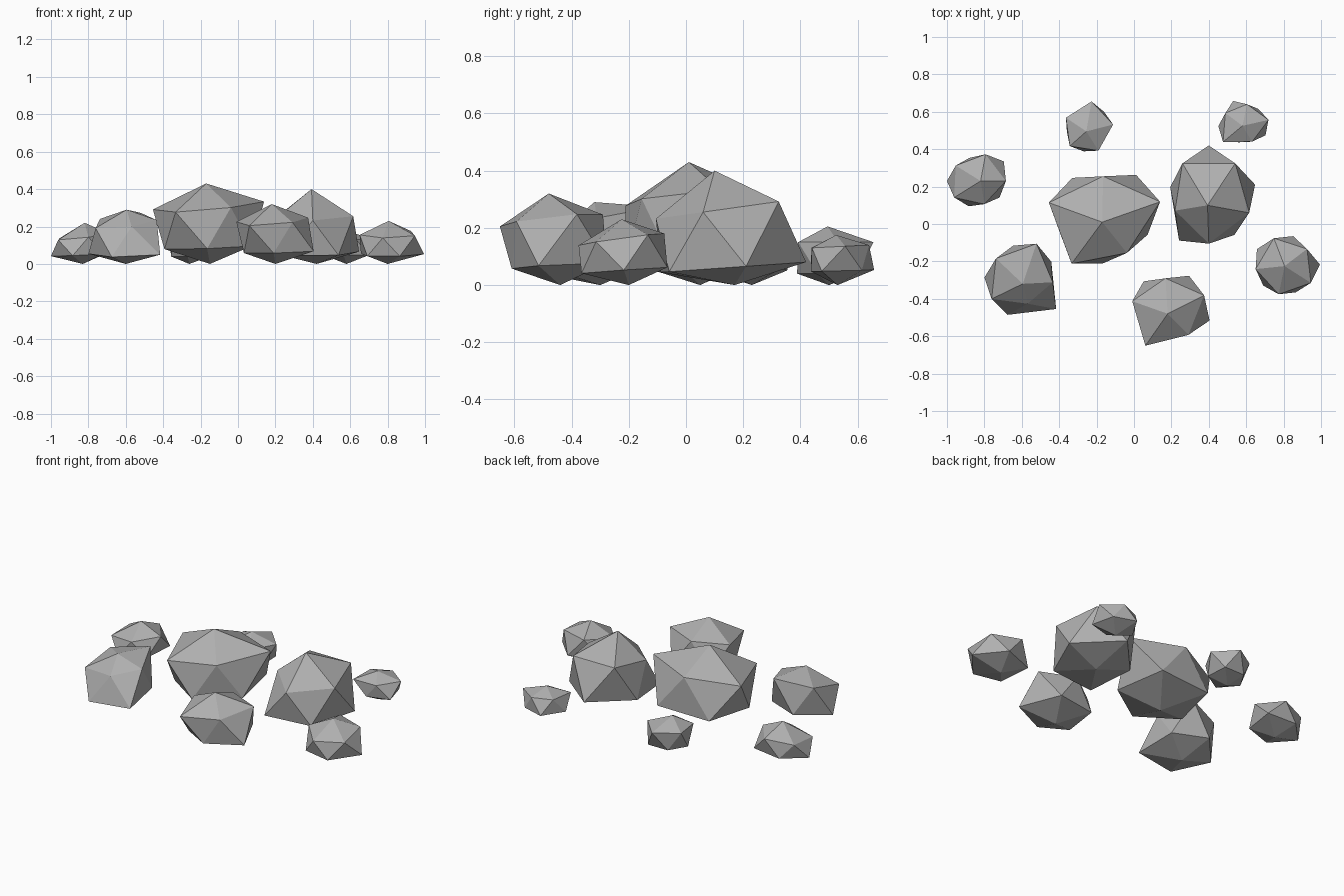
import bpy
import bmesh
from math import cos, sin, radians
from mathutils import Vector

cube = bpy.data.objects.get("Cube")
if cube:
    bpy.data.objects.remove(cube, do_unlink=True)

# One plain stone colour
stone = bpy.data.materials.new("stone_grey")
stone.use_nodes = True
stone.diffuse_color = (0.43, 0.43, 0.43, 1)
shader = next(n for n in stone.node_tree.nodes if n.type == "BSDF_PRINCIPLED")
shader.inputs["Base Color"].default_value = stone.diffuse_color
shader.inputs["Roughness"].default_value = 0.9


def ring(bm, centre, radii, yaw, height, tilt):
    """Five corners around the centre, leaning by the tilt."""
    corners = []
    for i, radius in enumerate(radii):
        angle = radians(yaw + 72 * i)
        x, y = radius * cos(angle), radius * sin(angle)
        z = height + tilt[0] * x + tilt[1] * y
        corners.append(bm.verts.new((centre[0] + x, centre[1] + y, z)))
    return corners


def rock(name, centre, yaw, peak, base, shoulder, foot, tilt, upper, lower):
    """Faceted twenty-sided stone: a peak, two staggered rings and a base point."""
    bm = bmesh.new()
    top = bm.verts.new(peak)
    bottom = bm.verts.new((base[0], base[1], 0))
    high = ring(bm, centre, upper, yaw, shoulder, tilt)
    low = ring(bm, centre, lower, yaw + 36, foot, Vector(tilt) * 0.5)
    for i in range(5):
        j = (i + 1) % 5
        bm.faces.new((top, high[i], high[j]))
        bm.faces.new((high[i], low[i], high[j]))
        bm.faces.new((low[i], low[j], high[j]))
        bm.faces.new((bottom, low[j], low[i]))
    bmesh.ops.recalc_face_normals(bm, faces=bm.faces)
    mesh = bpy.data.meshes.new(name)
    bm.to_mesh(mesh)
    bm.free()
    mesh.materials.append(stone)
    obj = bpy.data.objects.new(name, mesh)
    bpy.context.collection.objects.link(obj)
    return obj


# Two large rocks in the middle
rock("large_centre_rock", centre=(-.165, .02), yaw=18,
     peak=(-.17, .01, .43), base=(-.15, .05),
     shoulder=.305, foot=.09, tilt=(.07, .07),
     upper=(.32, .235, .305, .287, .216),
     lower=(.3, .28, .24, .23, .25))
rock("large_left_rock", centre=(.4, .13), yaw=54,
     peak=(.393, .1, .4), base=(.42, .17),
     shoulder=.265, foot=.06, tilt=(0, .14),
     upper=(.24, .24, .19, .235, .227),
     lower=(.29, .217, .27, .233, .26))

# Medium rocks along the front
rock("front_rock", centre=(.18, -.46), yaw=22,
     peak=(.18, -.48, .32), base=(.2, -.44),
     shoulder=.23, foot=.065, tilt=(.05, .1),
     upper=(.21, .17, .195, .225, .173),
     lower=(.216, .2, .16, .15, .231))
rock("front_right_rock", centre=(-.6, -.3), yaw=68,
     peak=(-.595, -.32, .29), base=(-.6, -.3),
     shoulder=.225, foot=.06, tilt=(.07, .22),
     upper=(.21, .18, .19, .13, .166),
     lower=(.19, .2, .2, .24, .186))

# Small rocks around the outside
rock("right_rock", centre=(-.84, .23), yaw=0,
     peak=(-.82, .23, .22), base=(-.83, .23),
     shoulder=.145, foot=.05, tilt=(.1, .05),
     upper=(.155, .15, .14, .15, .13),
     lower=(.178, .13, .16, .142, .15))
rock("back_right_rock", centre=(-.25, .51), yaw=9,
     peak=(-.255, .495, .205), base=(-.26, .5),
     shoulder=.15, foot=.04, tilt=(0, 0),
     upper=(.14, .147, .128, .132, .132),
     lower=(.127, .1, .11, .123, .11))
rock("back_left_rock", centre=(.585, .54), yaw=7,
     peak=(.58, .525, .175), base=(.58, .53),
     shoulder=.135, foot=.05, tilt=(0, .05),
     upper=(.135, .102, .11, .149, .11),
     lower=(.11, .13, .135, .105, .135))
rock("left_rock", centre=(.81, -.23), yaw=40,
     peak=(.805, -.225, .23), base=(.8, -.2),
     shoulder=.16, foot=.05, tilt=(.02, .14),
     upper=(.15, .166, .16, .15, .16),
     lower=(.17, .18, .155, .146, .185))
